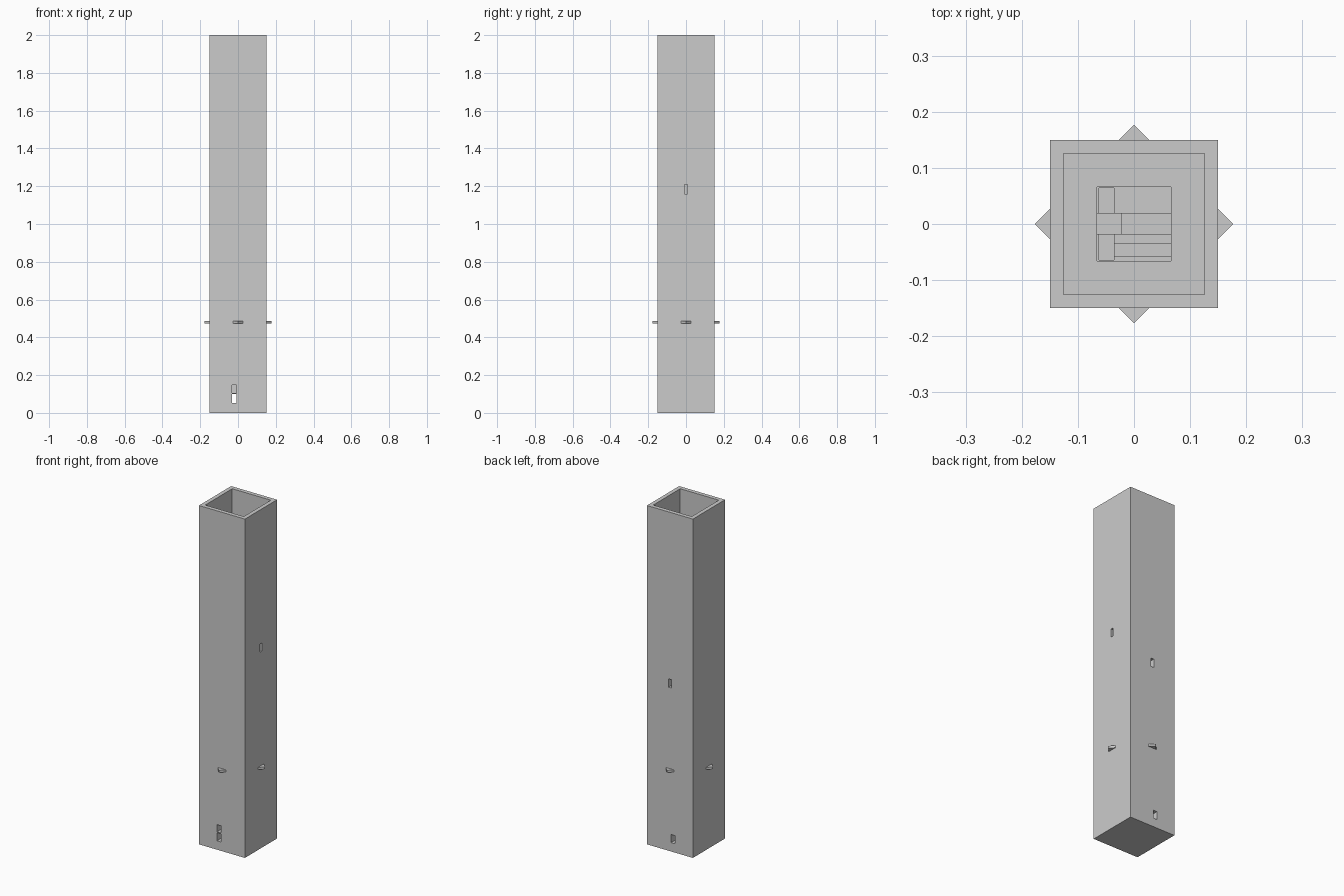
import bpy, math

if "Cube" in bpy.data.objects:
    bpy.data.objects.remove(bpy.data.objects["Cube"])


def box(name, x0, x1, y0, y1, z0, z1):
    bpy.ops.mesh.primitive_cube_add(
        size=1, location=((x0 + x1) / 2, (y0 + y1) / 2, (z0 + z1) / 2))
    ob = bpy.context.object
    ob.name = name
    ob.scale = (x1 - x0, y1 - y0, z1 - z0)
    bpy.ops.object.transform_apply(location=True, scale=True)
    return ob


def cut(target, *dims):
    cutter = box("cutter", *dims)
    mod = target.modifiers.new("cut", "BOOLEAN")
    mod.operation, mod.solver, mod.object = "DIFFERENCE", "EXACT", cutter
    bpy.context.view_layer.objects.active = target
    bpy.ops.object.modifier_apply(modifier=mod.name)
    bpy.data.objects.remove(cutter)


# Tall square tower with a wide upper shaft and a narrow lower shaft
tower = box("tower", -0.15, 0.15, -0.15, 0.15, 0, 2)
cut(tower, -0.126, 0.126, -0.126, 0.126, 1.155, 2.1)
cut(tower, -0.066, 0.066, -0.066, 0.066, 0.05, 1.3)

# Narrow openings: lower passage, upper front slit, back slit, right slit
cut(tower, -0.032, -0.007, -0.2, 0.2, 0.052, 0.1)
cut(tower, -0.032, -0.007, -0.2, 0, 0.106, 0.148)
cut(tower, -0.01, 0.01, 0, 0.2, 0.965, 1.015)
cut(tower, 0, 0.2, -0.009, 0.009, 1.16, 1.208)

# Inner floor with a stair well along the left, landings and steps
floor = box("inner_floor", -0.066, 0.066, -0.066, 0.066, 0.9, 0.96)
cut(floor, -0.062, -0.036, -0.064, 0.064, 0.8, 1.0)
box("bridge", -0.022, 0.066, -0.019, 0.02, 0.955, 0.964)
box("landing", -0.066, -0.022, -0.019, 0.02, 0.94, 0.985)
box("low_step", -0.036, 0.066, -0.034, -0.019, 0.955, 0.975)
box("high_step", -0.036, 0.066, -0.058, -0.034, 0.955, 0.99)

# Pointed ledge in the middle of each side
for i, side in enumerate(("front", "right", "back", "left")):
    a = -math.pi / 2 + i * math.pi / 2
    c, s = math.cos(a), math.sin(a)
    profile = [(0.149, -0.028), (0.177, 0), (0.149, 0.028)]
    verts = [(u * c - v * s, u * s + v * c, z)
             for z in (0.474, 0.487) for u, v in profile]
    faces = [(2, 1, 0), (3, 4, 5), (0, 1, 4, 3), (1, 2, 5, 4), (2, 0, 3, 5)]
    mesh = bpy.data.meshes.new(side + "_ledge")
    mesh.from_pydata(verts, [], faces)
    bpy.context.collection.objects.link(
        bpy.data.objects.new(side + "_ledge", mesh))
